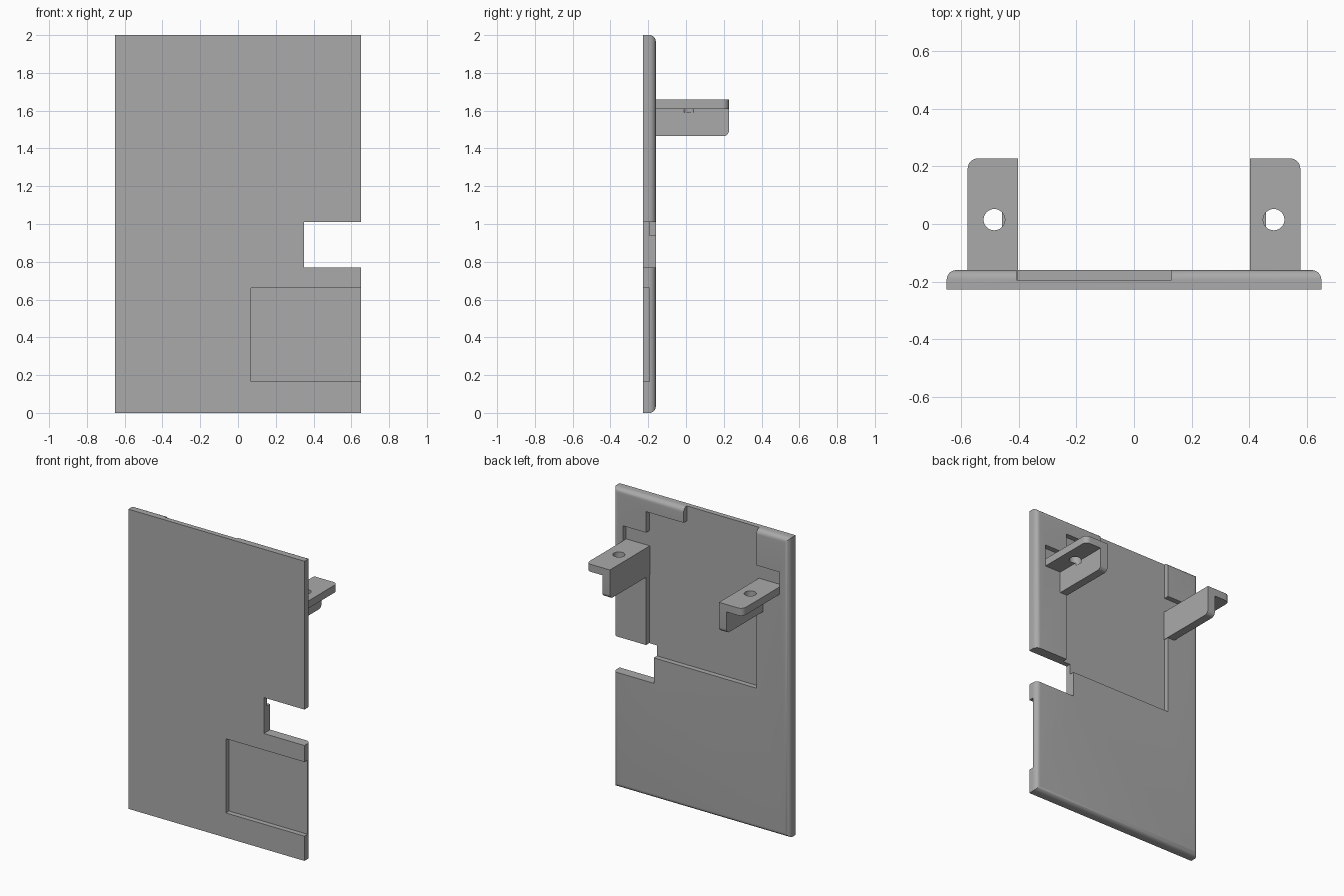
import bpy, bmesh, math
from mathutils import Vector

if "Cube" in bpy.data.objects:
    bpy.data.objects.remove(bpy.data.objects["Cube"], do_unlink=True)

FRONT, BACK, FLOOR, TIP = -0.2275, -0.16, -0.194, 0.2275

grey = bpy.data.materials.new("plain_grey")
grey.use_nodes = True
grey.diffuse_color = (0.4, 0.4, 0.4, 1)
grey.node_tree.nodes["Principled BSDF"].inputs["Base Color"].default_value = (0.4, 0.4, 0.4, 1)


def finish(name, bm):
    bmesh.ops.recalc_face_normals(bm, faces=bm.faces)
    mesh = bpy.data.meshes.new(name)
    bm.to_mesh(mesh)
    bm.free()
    mesh.materials.append(grey)
    obj = bpy.data.objects.new(name, mesh)
    bpy.context.collection.objects.link(obj)
    return obj


def prism(name, outline, y0, y1, rule=None, radius=0.0):
    """Extrude an x-z outline along y; round the edges whose midpoint meets the rule."""
    bm = bmesh.new()
    face = bm.faces.new([bm.verts.new((x, y0, z)) for x, z in outline])
    side = bmesh.ops.extrude_face_region(bm, geom=[face])["geom"]
    moved = [v for v in side if isinstance(v, bmesh.types.BMVert)]
    bmesh.ops.translate(bm, vec=(0, y1 - y0, 0), verts=moved)
    if rule:
        edges = [e for e in bm.edges if rule((e.verts[0].co + e.verts[1].co) / 2)]
        bmesh.ops.bevel(bm, geom=edges, offset=radius, segments=8,
                        affect='EDGES', profile=0.5)
    return finish(name, bm)


def box(name, x0, x1, y0, y1, z0, z1, rule=None, radius=0.0):
    return prism(name, [(x0, z0), (x1, z0), (x1, z1), (x0, z1)], y0, y1, rule, radius)


def combine(obj, other, operation):
    mod = obj.modifiers.new("combine", 'BOOLEAN')
    mod.operation, mod.solver, mod.object = operation, 'EXACT', other
    bpy.ops.object.select_all(action='DESELECT')
    bpy.context.view_layer.objects.active = obj
    obj.select_set(True)
    bpy.ops.object.modifier_apply(modifier=mod.name)
    bpy.data.objects.remove(other, do_unlink=True)


def smooth(obj):
    bpy.ops.object.select_all(action='DESELECT')
    bpy.context.view_layer.objects.active = obj
    obj.select_set(True)
    bpy.ops.object.shade_smooth_by_angle(angle=math.radians(30))


# Plate, rounded around its back rim
plate = box("back_plate", -0.65, 0.65, FRONT, BACK, 0, 2,
            lambda m: m.y > BACK - 0.01, 0.033)

# Side notch and front pocket
combine(plate, box("notch_cutter", 0.35, 0.8, -0.5, 0.1, 0.77, 1.01), 'DIFFERENCE')
combine(plate, box("pocket_cutter", 0.07, 0.8, -0.5, FLOOR, 0.165, 0.66), 'DIFFERENCE')

# Stepped recess in the back, with a slot beside each bracket
recess = [(-0.407, 0.94), (0.407, 0.94), (0.407, 1.63), (0.578, 1.63),
          (0.578, 1.76), (0.407, 1.76), (0.407, 1.9), (0.13, 1.9),
          (0.13, 2.2), (-0.407, 2.2), (-0.407, 1.76), (-0.578, 1.76),
          (-0.578, 1.63), (-0.407, 1.63)]
combine(plate, prism("recess_cutter", recess, FLOOR, 0.1), 'DIFFERENCE')
smooth(plate)

# Angle brackets: a drilled flange on top of an inner web
for name, s in (("left_bracket", 1), ("right_bracket", -1)):
    bracket = box(name, s * 0.403, s * 0.577, FLOOR, TIP, 1.61, 1.66,
                  lambda m: abs(m.x) > 0.57 and m.y > TIP - 0.01, 0.035)
    web = box("web", s * 0.403, s * 0.458, FLOOR, TIP, 1.465, 1.63,
              lambda m: m.z < 1.47 and m.y > TIP - 0.01, 0.03)
    combine(bracket, web, 'UNION')
    bm = bmesh.new()
    bmesh.ops.create_cone(bm, cap_ends=True, segments=32, radius1=0.037,
                          radius2=0.037, depth=0.2)
    bmesh.ops.translate(bm, vec=Vector((s * 0.485, 0.015, 1.69)), verts=bm.verts)
    combine(bracket, finish("hole_cutter", bm), 'DIFFERENCE')
    smooth(bracket)
